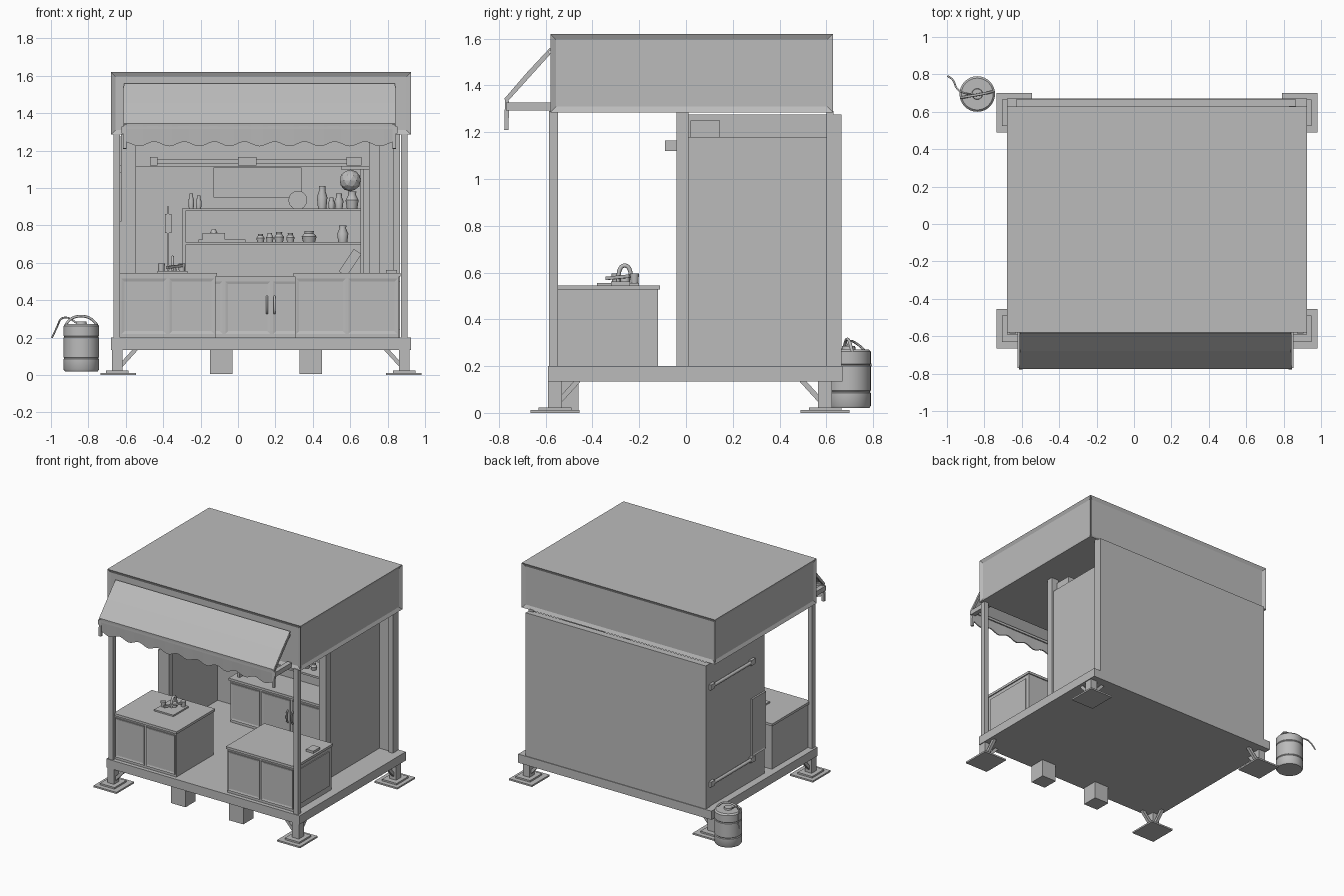
import bpy, bmesh, math
from mathutils import Vector

old = bpy.data.objects.get("Cube")
if old:
    bpy.data.objects.remove(old, do_unlink=True)

grey = bpy.data.materials.new("plain_grey")
grey.use_nodes = True
GREY = (0.5, 0.5, 0.5, 1)
grey.diffuse_color = GREY
grey.node_tree.nodes["Principled BSDF"].inputs["Base Color"].default_value = GREY


def add_mesh(name, bm):
    bmesh.ops.recalc_face_normals(bm, faces=bm.faces)
    me = bpy.data.meshes.new(name)
    bm.to_mesh(me)
    bm.free()
    me.materials.append(grey)
    ob = bpy.data.objects.new(name, me)
    bpy.context.collection.objects.link(ob)
    return ob


def box(name, x, y, z, inset=None):
    """Box from three (min, max) ranges; inset = (normal test, width, depth)."""
    bm = bmesh.new()
    bmesh.ops.create_cube(bm, size=1)
    for v in bm.verts:
        for i, (a, b) in enumerate((x, y, z)):
            v.co[i] = a if v.co[i] < 0 else b
    bm.normal_update()
    if inset:
        test, width, depth = inset
        for f in [f for f in bm.faces if test(f.normal)]:
            bmesh.ops.inset_region(bm, faces=[f], thickness=width, depth=0)
            bmesh.ops.translate(bm, verts=f.verts, vec=f.normal * -depth)
    return add_mesh(name, bm)


def bar(name, p, q, w):
    """Square bar between two points."""
    p, q = Vector(p), Vector(q)
    bm = bmesh.new()
    bmesh.ops.create_cube(bm, size=1)
    ob = add_mesh(name, bm)
    ob.scale = (w, w, (q - p).length)
    ob.rotation_mode = 'QUATERNION'
    ob.rotation_quaternion = (q - p).to_track_quat('Z', 'Y')
    ob.location = (p + q) / 2
    return ob


def lathe(name, x, y, z, profile, axis='Z', seg=24):
    """Solid of revolution from (radius, height) pairs."""
    bm = bmesh.new()
    rings = [[bm.verts.new((r * math.cos(k * math.tau / seg), r * math.sin(k * math.tau / seg), h))
              for k in range(seg)] for r, h in profile]
    for a, b in zip(rings, rings[1:]):
        for k in range(seg):
            n = (k + 1) % seg
            bm.faces.new((a[k], a[n], b[n], b[k]))
    bm.faces.new(rings[0])
    bm.faces.new(rings[-1])
    ob = add_mesh(name, bm)
    ob.location = (x, y, z)
    if axis == 'Y':
        ob.rotation_euler.x = math.pi / 2
    smooth(ob)
    return ob


def smooth(ob):
    bpy.ops.object.select_all(action='DESELECT')
    ob.select_set(True)
    bpy.context.view_layer.objects.active = ob
    bpy.ops.object.shade_smooth_by_angle(angle=math.radians(35))


def tube(name, pts, r):
    cu = bpy.data.curves.new(name, 'CURVE')
    cu.dimensions = '3D'
    cu.bevel_depth = r
    cu.bevel_resolution = 2
    cu.resolution_u = 6
    sp = cu.splines.new('NURBS')
    sp.points.add(len(pts) - 1)
    for p, co in zip(sp.points, pts):
        p.co = (*co, 1)
    sp.use_endpoint_u = True
    sp.order_u = 3
    cu.materials.append(grey)
    ob = bpy.data.objects.new(name, cu)
    bpy.context.collection.objects.link(ob)


# Base platform, corner feet and front support blocks
box("base_platform", (-.68, .925), (-.59, .67), (.135, .2))
for sx, cx in ((1, -.645), (-1, .89)):
    for sy, cy in ((1, -.56), (-1, .595)):
        px, py = cx + sx * .005, cy
        box("foot_pad", (px - .095, px + .095), (py - .105, py + .105), (0, .012))
        box("foot_plate", (cx - .06, cx + .06), (cy - .07, cy + .07), (.012, .024))
        box("foot_column", (cx - .028, cx + .028), (cy - .03, cy + .03), (.024, .136))
        bar("foot_brace_x", (cx, cy, .03), (cx + sx * .1, cy, .14), .022)
        bar("foot_brace_y", (cx, cy, .03), (cx, cy + sy * .1, .14), .022)
for x in (-.15, .33):
    box("support_block", (x, x + .12), (-.58, -.46), (.005, .136))

# Roof box with sunken side panels, and corner posts
box("roof", (-.68, .925), (-.58, .628), (1.285, 1.62), (lambda n: abs(n.z) < .5, .034, .012))
for x in (-.665, .872):
    box("front_post", (x, x + .035), (-.585, -.548), (.2, 1.29))
box("rear_post", (.83, .866), (.6, .63), (.2, 1.29))

# Rear room: back wall, side walls, columns and header
box("back_wall", (-.63, .866), (.615, .665), (.2, 1.275))
box("left_wall", (-.625, -.6), (0, .62), (.2, 1.275))
box("right_wall", (.72, .745), (.01, .615), (.2, 1.18))
box("left_column", (-.625, -.545), (-.04, .01), (.2, 1.29))
box("right_column", (.7, .76), (-.04, .01), (.2, 1.29))
box("header", (-.55, .7), (-.025, .0), (1.115, 1.285))
box("upper_box", (.55, .72), (.02, .145), (1.1, 1.25))

# Left wall door fittings
for z in (.37, 1.1):
    tube("hinge_bar", [(-.635, .6, z), (-.635, .35, z), (-.635, .12, z)], .012)
    for y in (.12, .6):
        box("hinge_block", (-.645, -.624), (y - .025, y + .025), (z - .02, z + .02))
box("side_plate", (-.638, -.624), (-.04, .12), (.39, .82), (lambda n: n.x < -.5, .012, .005))

# Lamp bar under the header
bar("lamp_bar", (-.47, -.065, 1.143), (.65, -.065, 1.143), .026)
for x0, x1 in ((-.47, -.43), (0, .1), (.58, .66)):
    box("lamp_block", (x0, x1), (-.09, -.024), (1.12, 1.165))

# Awning sheet with scalloped valance
bm = bmesh.new()
rows, n = [], 96
for k in range(n + 1):
    t = k / n
    x = -.61 + 1.45 * t
    hem = 1.235 + .012 * math.cos(t * math.tau * 9)
    rows.append([bm.verts.new((x, y, z)) for y, z in
                 ((-.582, 1.56), (-.68, 1.455), (-.775, 1.345), (-.768, hem))])
for a, b in zip(rows, rows[1:]):
    for i in range(3):
        bm.faces.new((a[i], b[i], b[i + 1], a[i + 1]))
awning = add_mesh("awning", bm)
awning.modifiers.new("thickness", 'SOLIDIFY').thickness = .008
for x in (-.605, .835):
    bar("awning_arm", (x, -.58, 1.31), (x, -.77, 1.31), .035)
    bar("awning_strut", (x, -.585, 1.54), (x, -.77, 1.335), .016)
    bar("awning_drop", (x, -.765, 1.33), (x, -.768, 1.21), .018)
bar("awning_rail", (-.61, -.765, 1.325), (.84, -.765, 1.325), .018)


# Cupboards with plate doors
def cupboard(name, x0, x1, y0, y1, top, doors=2):
    box(name + "_body", (x0, x1), (y0, y1), (.2, top - .018))
    box(name + "_top", (x0 - .008, x1 + .008), (y0 - .008, y1 + .008), (top - .018, top))
    w = (x1 - x0) / doors
    for k in range(doors):
        a = x0 + k * w
        box(name + "_door", (a + .008, a + w - .008), (y0 - .008, y0 + .001), (.22, top - .03),
            (lambda n: n.y < -.5, .02, .004))


cupboard("left_counter", -.63, -.12, -.56, -.12, .545)
cupboard("right_counter", .305, .86, -.56, -.12, .545)
cupboard("back_cupboard", -.33, .69, .38, .615, .53, 4)
for x in (.155, .195):
    tube("door_handle", [(x, .372, .33), (x, .355, .34), (x, .355, .41), (x, .372, .42)], .006)
box("counter_side_plate", (.86, .866), (-.53, -.15), (.24, .5))

# Shelves and rear panel
for z in (.71, .89):
    box("shelf", (-.29, .66), (.42, .616), (z - .014, z))
box("shelf_upright", (-.3, -.28), (.42, .616), (.53, .89))
box("shelf_end", (.655, .672), (.38, .616), (.53, 1.11))
box("rear_panel", (-.13, .34), (.606, .616), (.95, 1.11))
bar("slanted_board", (.56, .45, .54), (.64, .45, .66), .05)


# Things on the shelves
def pot(name, x, z, r, h):
    lathe(name, x, .5, z, [(r * .8, 0), (r, h * .5), (r * .6, h * .8), (r * .65, h)], seg=16)


for x, r, h in ((-.25, .016, .08), (-.21, .016, .07), (.45, .028, .12), (.5, .018, .06),
                (.54, .024, .08), (.61, .035, .09)):
    pot("bottle", x, .89, r, h)
for x, r, h in ((.12, .022, .045), (.17, .02, .05), (.22, .026, .055), (.28, .022, .05),
                (.38, .04, .06), (.56, .03, .09)):
    pot("jar", x, .71, r, h)
lathe("plate", .32, .56, .935, [(.03, 0), (.05, .012)], 'Y')
box("tray", (-.21, .04), (.46, .56), (.71, .725))
box("stove", (-.19, -.07), (.46, .56), (.725, .76))
lathe("stove_knob", -.13, .5, .76, [(.02, 0), (.01, .02)], seg=12)
bm = bmesh.new()
bmesh.ops.create_icosphere(bm, subdivisions=2, radius=.058)
add_mesh("plant_ball", bm).location = (.6, .5, 1.04)

# Hanging utensil on the rear wall
box("utensil_handle", (-.38, -.368), (.6, .612), (.55, .9))
box("utensil_head", (-.39, -.355), (.595, .612), (.76, .86))

# Sink tap on the left counter, small tool on the right counter
box("sink_rim", (-.43, -.27), (-.38, -.2), (.545, .556))
lathe("tap_base", -.35, -.26, .55, [(.022, 0), (.018, .035)], seg=16)
tube("tap_spout", [(-.35, -.29, .56), (-.35, -.29, .63), (-.35, -.235, .63), (-.35, -.235, .57)], .009)
for x, y in ((-.41, -.3), (-.3, -.22)):
    lathe("tap_cup", x, y, .55, [(.016, 0), (.019, .045)], seg=16)
bar("tap_lever", (-.38, -.34, .575), (-.3, -.24, .585), .014)
box("counter_tool", (.79, .85), (-.32, -.24), (.545, .562))

# Water barrel with handle and hose
lathe("barrel", -.838, .695, 0, [(.088, .02), (.095, .03), (.095, .085), (.091, .09), (.095, .095),
                                 (.095, .2), (.091, .205), (.095, .21), (.095, .262), (.085, .272)], seg=32)
lathe("barrel_cap", -.838, .695, .27, [(.03, 0), (.028, .015)], seg=16)
tube("barrel_handle", [(-.925, .675, .26), (-.9, .68, .315), (-.78, .7, .315), (-.75, .71, .26)], .007)
tube("barrel_hose", [(-.995, .79, .2), (-.965, .775, .26), (-.95, .72, .305), (-.9, .695, .31),
                     (-.86, .69, .275)], .005)
